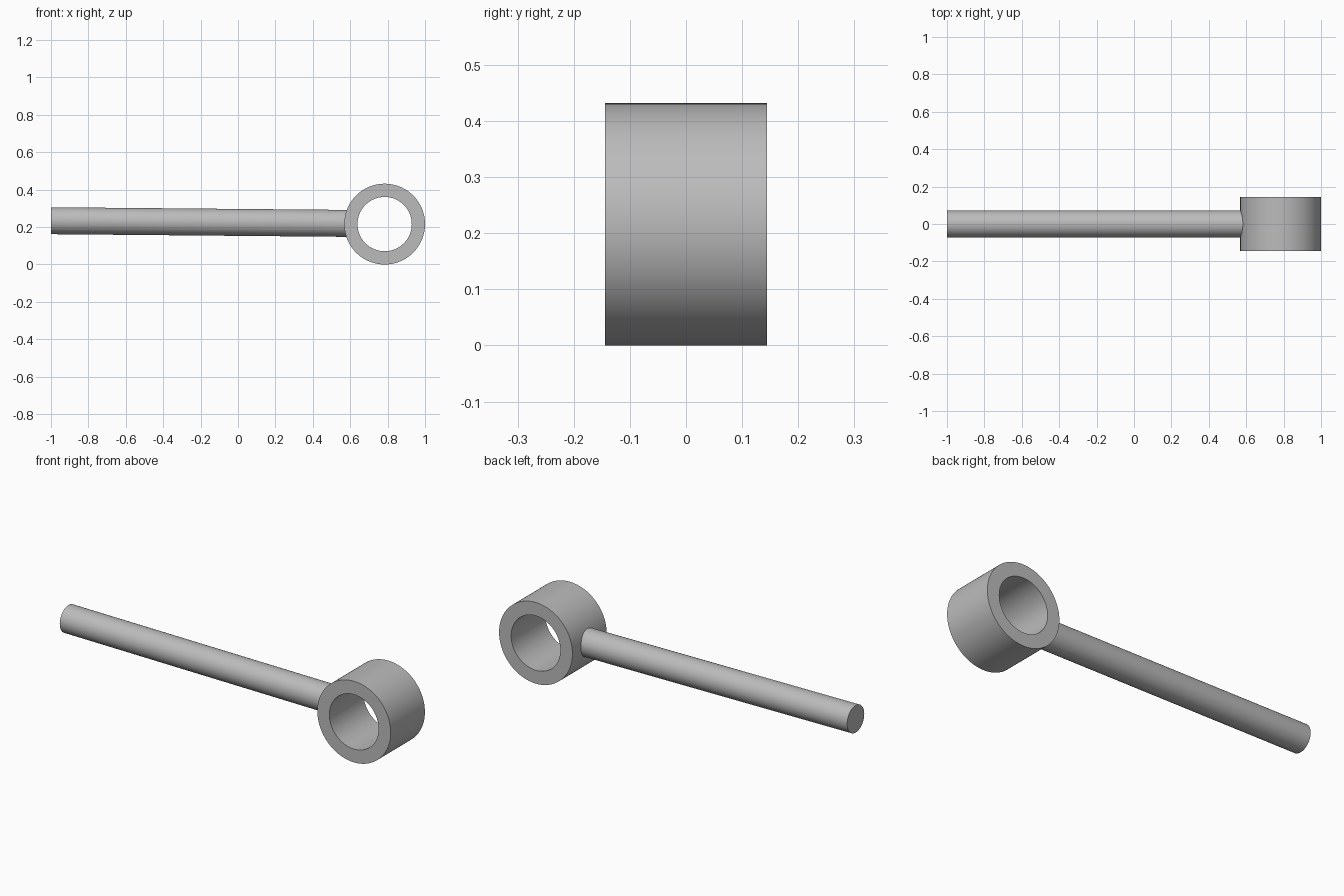
import bpy, bmesh, math
from mathutils import Matrix, Vector

cube = bpy.data.objects.get("Cube")
if cube:
    bpy.data.objects.remove(cube, do_unlink=True)

RING_CENTRE = Vector((0.784, 0, 0.216))
OUTER, INNER, HALF_WIDTH = 0.216, 0.145, 0.144
ROD_RADIUS = 0.072
SEGMENTS = 96

steel = bpy.data.materials.new("grey_steel")
steel.use_nodes = True
grey = (0.5, 0.5, 0.5, 1)
steel.diffuse_color = grey
steel.node_tree.nodes["Principled BSDF"].inputs["Base Color"].default_value = grey


def finish(name, bm):
    """Turn a bmesh into a smooth object with sharp rims."""
    bmesh.ops.recalc_face_normals(bm, faces=bm.faces)
    mesh = bpy.data.meshes.new(name)
    bm.to_mesh(mesh)
    bm.free()
    mesh.materials.append(steel)
    obj = bpy.data.objects.new(name, mesh)
    bpy.context.collection.objects.link(obj)
    bpy.ops.object.select_all(action='DESELECT')
    obj.select_set(True)
    bpy.context.view_layer.objects.active = obj
    bpy.ops.object.shade_smooth_by_angle(angle=math.radians(30))
    return obj


# Ring: a rectangular section spun around the y axis
bm = bmesh.new()
section = [(INNER, -HALF_WIDTH), (OUTER, -HALF_WIDTH),
           (OUTER, HALF_WIDTH), (INNER, HALF_WIDTH)]
verts = [bm.verts.new((r, y, 0)) for r, y in section]
edges = [bm.edges.new((verts[i], verts[(i + 1) % 4])) for i in range(4)]
bmesh.ops.spin(bm, geom=verts + edges, axis=(0, 1, 0), cent=(0, 0, 0),
               angle=math.tau, steps=SEGMENTS, use_merge=True)
bmesh.ops.remove_doubles(bm, verts=bm.verts, dist=0.0001)
bmesh.ops.translate(bm, verts=bm.verts, vec=RING_CENTRE)
finish("ring", bm)

# Rod: slightly tilted, ending inside the ring wall
start = Vector((-0.9994, 0, 0.234))
direction = (RING_CENTRE + Vector((0, 0, 0.002)) - start).normalized()
end = start + direction * 1.612
bm = bmesh.new()
bmesh.ops.create_cone(bm, cap_ends=True, segments=64, radius1=ROD_RADIUS,
                      radius2=ROD_RADIUS, depth=(end - start).length)
turn = direction.to_track_quat('Z', 'Y').to_matrix().to_4x4()
bmesh.ops.transform(bm, verts=bm.verts,
                    matrix=Matrix.Translation((start + end) / 2) @ turn)
finish("handle_rod", bm)
